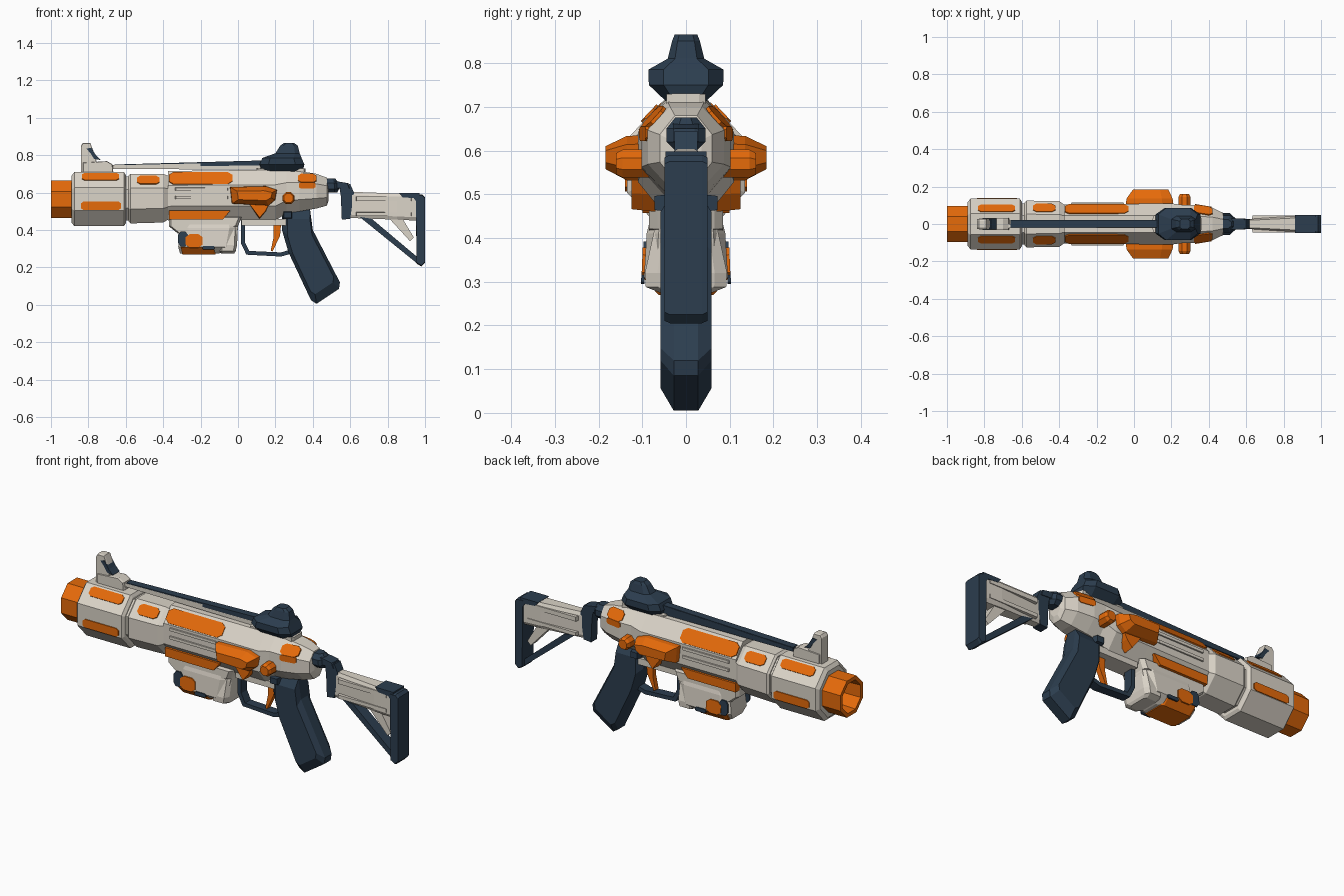
import bpy
import bmesh
from mathutils import Vector

cube = bpy.data.objects.get("Cube")
if cube:
    bpy.data.objects.remove(cube, do_unlink=True)


def material(name, rgb):
    m = bpy.data.materials.new(name)
    m.use_nodes = True
    m.diffuse_color = (*rgb, 1)
    for node in m.node_tree.nodes:
        if node.type == 'BSDF_PRINCIPLED':
            node.inputs["Base Color"].default_value = (*rgb, 1)
    return m


CREAM = material("warm_cream", (0.71, 0.66, 0.58))
ORANGE = material("bright_orange", (0.79, 0.145, 0.003))
NAVY = material("dark_navy", (0.025, 0.047, 0.077))
SIDES = (("front", -1), ("back", 1))
K = 0.42


def loft(name, rings, mat):
    """Skin a row of equal rings and close both ends."""
    bm = bmesh.new()
    loops = [[bm.verts.new(p) for p in ring] for ring in rings]
    n = len(loops[0])
    for a, b in zip(loops, loops[1:]):
        for i in range(n):
            j = (i + 1) % n
            bm.faces.new((a[i], a[j], b[j], b[i]))
    bm.faces.new(loops[0])
    bm.faces.new(loops[-1])
    bmesh.ops.recalc_face_normals(bm, faces=bm.faces)
    me = bpy.data.meshes.new(name)
    bm.to_mesh(me)
    bm.free()
    me.materials.append(mat)
    ob = bpy.data.objects.new(name, me)
    bpy.context.collection.objects.link(ob)


def octagon(k=K):
    return [(1, -k), (1, k), (k, 1), (-k, 1), (-1, k), (-1, -k), (-k, -1), (k, -1)]


def along_x(name, sections, mat, k=K):
    """Octagonal sections given as x, half width, bottom, top."""
    loft(name, [[(x, hw * a, (lo + hi) / 2 + (hi - lo) / 2 * b)
                 for a, b in octagon(k)] for x, hw, lo, hi in sections], mat)


def along_z(name, sections, mat, k=K):
    """Octagonal sections given as z, x start, x end, half width."""
    loft(name, [[((x0 + x1) / 2 + (x1 - x0) / 2 * a, hw * b, z)
                 for a, b in octagon(k)] for z, x0, x1, hw in sections], mat)


def along_y(name, outline, layers, mat):
    """Side outline in x and z; each layer gives y and the scale in x and z."""
    cx = sum(p[0] for p in outline) / len(outline)
    cz = sum(p[1] for p in outline) / len(outline)
    loft(name, [[(cx + (x - cx) * s[0], y, cz + (z - cz) * s[-1])
                 for x, z in outline] for y, *s in layers], mat)


def slab(name, outline, half, mat, chamfer=0.0, scale=1.0):
    layers = [(-half, scale), (half, scale)]
    if chamfer:
        layers[1:1] = [(chamfer - half, 1), (half - chamfer, 1)]
    along_y(name, outline, layers, mat)


def box(x0, x1, z0, z1):
    return [(x0, z0), (x1, z0), (x1, z1), (x0, z1)]


def patches(name, x0, x1, a, b, mat=ORANGE, taper=0.0):
    """Thin round-cornered plate on a facet between a and b, on both sides."""
    mid = (Vector(a) + Vector(b)) / 2
    half = (Vector(b) - Vector(a)) / 2
    normal = Vector((-half.y, half.x)).normalized()
    if normal.dot(mid - Vector((0, 0.57))) < 0:
        normal.negate()
    cx, hx = (x0 + x1) / 2, (x1 - x0) / 2
    cut = max(1 - half.length / hx * 0.6, 0.5)
    for side, s in SIDES:
        rings = []
        for off in (-0.003, 0.005):
            ring = []
            for u, v in octagon(0.55):
                u = u if abs(u) == 1 else (cut if u > 0 else -cut)
                p = mid + half * v + normal * off
                ring.append((cx + hx * u, s * (p.x - taper * (u + 1) / 2), p.y))
            rings.append(ring)
        loft(side + "_" + name, rings, mat)


# Hollow muzzle and stepped barrel
along_x("muzzle", [(-0.87, .097, .465, .665), (-1, .097, .465, .665),
                   (-1, .077, .485, .645), (-0.9, .072, .49, .64)], ORANGE)
along_x("front_barrel", [(-0.89, .115, .44, .69), (-0.875, .135, .42, .71),
                         (-0.61, .135, .42, .71), (-0.6, .12, .435, .695)], CREAM)
along_x("barrel_neck", [(-0.61, .11, .45, .685), (-0.36, .1, .46, .685)], CREAM)
along_x("middle_barrel", [(-0.585, .115, .445, .69), (-0.575, .125, .435, .7),
                          (-0.4, .122, .44, .7), (-0.375, .105, .455, .69)], CREAM)

# Receiver with tapered tail
along_x("receiver", [(-.375, .105, .45, .715), (0, .108, .45, .72),
                     (.2, .11, .45, .72), (.26, .102, .49, .72), (.33, .102, .5, .715),
                     (.42, .087, .515, .7), (.475, .06, .53, .68),
                     (.485, .035, .56, .65)], CREAM)
slab("rear_sight_mount", box(.1, .36, .69, .73), .045, CREAM, .015, .95)

# Side details
for side, s in SIDES:
    for i, z in enumerate((.565, .61)):
        along_y(f"{side}_receiver_rib_{i + 1}", box(-.34, -.05, z, z + .016),
                [(s * .1, 1), (s * .114, .95)], CREAM)
    along_y(side + "_lower_strip", [(-.37, .457), (-.08, .457), (-.04, .505), (-.37, .505)],
            [(s * .04, 1), (s * .1, 1)], ORANGE)
    along_y(side + "_side_pod", [(-.045, .63), (.15, .635), (.21, .615), (.2, .56),
                                 (.165, .53), (-.035, .54)],
            [(s * .08, 1), (s * .135, .97), (s * .184, .74, .5)], ORANGE)
    along_y(side + "_pod_fin", [(.04, .56), (.18, .56), (.15, .5), (.115, .46)],
            [(s * .07, 1), (s * .125, .9)], ORANGE)
    along_y(side + "_knob", [(.27 + .032 * a, .57 + .032 * b) for a, b in octagon()],
            [(s * .08, 1), (s * .145, 1), (s * .16, .75)], ORANGE)
    along_y(side + "_selector", box(.24, .29, .46, .5),
            [(s * .04, 1), (s * .072, .8)], NAVY)

# Painted patches
patches("barrel_upper_patch", -.835, -.635, (.064, .702), (.1, .664))
patches("barrel_lower_patch", -.84, -.625, (.135, .506), (.135, .552))
patches("middle_barrel_patch", -.54, -.42, (.064, .687), (.105, .644))
patches("receiver_upper_patch", -.37, -.03, (.054, .706), (.103, .644))
patches("tail_upper_patch", .32, .42, (.06, .698), (.102, .652), ORANGE, .015)
patches("tail_side_patch", .325, .415, (.102, .622), (.102, .655), ORANGE, .015)

# Lower unit under the receiver
slab("lower_mount", [(-.37, .47), (.02, .47), (.0, .42), (-.32, .38), (-.37, .42)],
     .085, CREAM, .02, .93)
along_z("lower_housing", [(.45, -.3, .0, .08), (.41, -.31, .0, .09), (.31, -.32, -.02, .096),
                          (.275, -.31, -.1, .06)], CREAM, .7)
along_z("lower_rear_block", [(.43, -.1, 0, .07), (.32, -.1, -.005, .094), (.288, -.1, -.012, .092),
                             (.275, -.09, -.02, .06)], CREAM, .7)
along_z("lower_base_patch", [(.31, -.306, -.12, .099), (.27, -.298, -.12, .063)], ORANGE, .85)
patches("lower_orange_patch", -.28, -.19, (.097, .305), (.094, .378))
patches("lower_navy_patch", -.32, -.268, (.095, .312), (.092, .392), NAVY)
patches("lower_small_navy_patch", -.19, -.125, (.097, .315), (.098, .295), NAVY)

# Front sight, rail and rear sight
slab("front_sight_post", [(-.84, .7), (-.84, .85), (-.83, .865), (-.79, .865),
                          (-.76, .79), (-.75, .7)], .027, CREAM, .01, .95)
slab("front_sight_base", [(-.83, .69), (-.83, .76), (-.7, .768), (-.67, .75), (-.665, .69)],
     .033, CREAM, .01, .95)
slab("front_sight_patch", [(-.81, .835), (-.785, .84), (-.76, .8), (-.735, .774), (-.77, .78),
                           (-.785, .805)], .03, NAVY)
along_y("rail_side", [(-.68, .727), (-.68, .746), (-.2, .756), (-.2, .742), (.12, .745),
                      (.12, .722), (-.2, .724)], [(-.021, 1), (0, 1)], CREAM)
slab("rail_top", [(-.66, .742), (-.66, .75), (.14, .772), (.14, .73), (-.2, .742)],
     .02, NAVY)
along_y("rail_back", [(-.66, .728), (-.66, .748), (.14, .77), (.14, .722)],
        [(0, 1), (.022, 1)], NAVY)
along_z("rear_sight", [(.712, .13, .345, .045), (.75, .115, .355, .085),
                       (.785, .13, .34, .086), (.81, .2, .33, .042),
                       (.85, .225, .32, .032), (.865, .245, .3, .026)], NAVY, .6)

# Grip, guard and trigger
slab("grip", [(.235, .51), (.385, .51), (.4, .4), (.545, .12), (.54, .085), (.42, .005),
              (.39, .025), (.27, .28), (.235, .4)], .058, NAVY, .03, .8)
slab("trigger_guard", [(.015, .45), (.015, .33), (.045, .268), (.23, .258), (.29, .275),
                       (.28, .295), (.23, .28), (.06, .288), (.037, .335), (.037, .45)],
     .025, NAVY)
slab("guard_top", box(.02, .27, .425, .46), .05, CREAM)
slab("trigger", [(.19, .43), (.23, .43), (.225, .37), (.185, .285), (.175, .29), (.19, .36)],
     .014, ORANGE)

# Folding stock
slab("hinge_arm", [(.4, .665), (.47, .67), (.59, .65), (.6, .62), (.48, .625), (.4, .64)],
     .03, NAVY, .01, .95)
along_z("hinge_pin", [(.675, .46, .52, .025), (.65, .45, .54, .045),
                      (.62, .46, .54, .045), (.6, .475, .53, .025)], NAVY)
slab("stock_bracket", [(.54, .64), (.6, .645), (.62, .6), (.6, .46), (.555, .455), (.55, .58)],
     .026, NAVY)
along_x("stock_bar", [(.58, .024, .465, .605), (.85, .042, .455, .595),
                      (.96, .042, .45, .592)], CREAM, .75)
for side, s in SIDES:
    for label, z0, z1 in (("upper", .555, .58), ("lower", .475, .495)):
        along_y(f"{side}_{label}_stock_rib", box(.63, .93, z0, z1),
                [(s * .025, 1), (s * .046, .97)], CREAM)
slab("stock_end_cap", [(.86, .598), (.97, .598), (.97, .53), (.94, .57), (.88, .575)],
     .047, NAVY)
slab("butt_plate", [(.95, .59), (.985, .59), (1, .575), (1, .225), (.98, .205), (.955, .22)],
     .049, NAVY, .012, .97)
slab("stock_strut", [(.65, .47), (.715, .46), (.965, .25), (.965, .215)], .03, NAVY)
slab("strut_brace", [(.81, .46), (.88, .46), (.94, .36), (.92, .34)], .025, CREAM)
